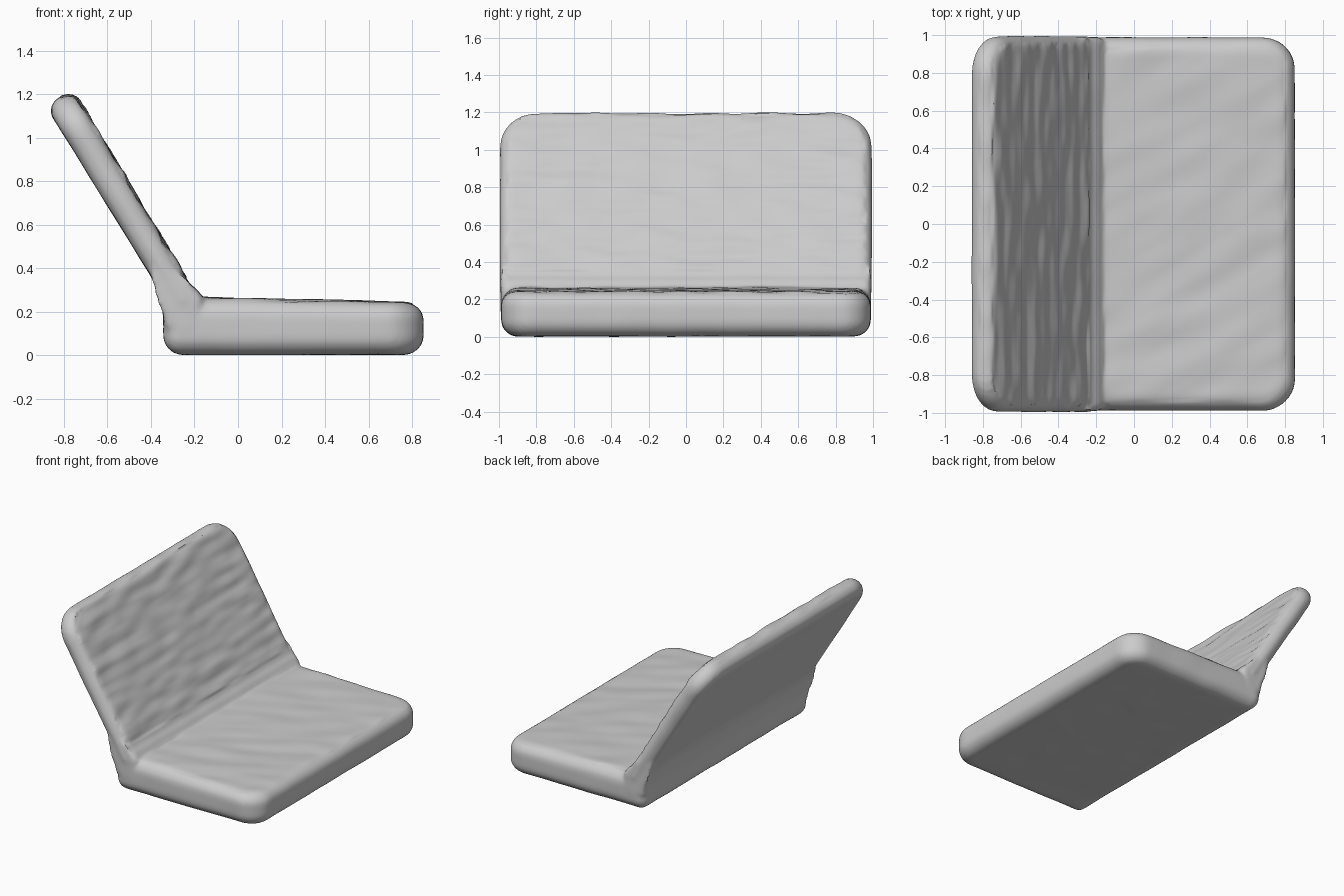
import bpy, bmesh, math
from mathutils import Matrix, Vector, noise

if "Cube" in bpy.data.objects:
    bpy.data.objects.remove(bpy.data.objects["Cube"], do_unlink=True)

bm = bmesh.new()


def outline(u, v, r_near, r_far, inset):
    """Rounded rectangle, with one corner radius at each end of u."""
    pts = []
    for su, sv, start in ((1, 1, 0), (-1, 1, 90), (-1, -1, 180), (1, -1, 270)):
        r = r_far if su > 0 else r_near
        for i in range(9):
            a = math.radians(start + i * 90 / 8)
            k = max(r, inset + 0.005)
            pts.append((su * (u - k) + (k - inset) * math.cos(a),
                        sv * (v - k) + (k - inset) * math.sin(a)))
    return pts


def cushion(u, v, h, edge, r_near, r_far, place, scale_w):
    """Padded slab: outlines stacked through the thickness, rounded at the rim."""
    rings = []
    for side in (-1, 1):
        for i in range(7):
            a = math.radians(90 * (i / 6 if side > 0 else 1 - i / 6))
            w = side * (h - edge + edge * math.sin(a))
            pts = outline(u, v, r_near, r_far, edge * (1 - math.cos(a)))
            rings.append([bm.verts.new(place @ Vector((p, q, w * scale_w(p / u, side))))
                          for p, q in pts])
    n = len(rings[0])
    for lo, hi in zip(rings, rings[1:]):
        for i in range(n):
            j = (i + 1) % n
            bm.faces.new((lo[i], lo[j], hi[j], hi[i]))
    bm.faces.new(rings[0][::-1])
    bm.faces.new(rings[-1])


# Seat cushion, its top sloping down towards the free end
cushion(0.597, 0.988, 0.13, 0.09, 0.07, 0.17, Matrix.Translation((0.255, 0, 0.13)),
        lambda t, side: 0.97 - 0.1 * t if side > 0 else 0.97)

# Leaning backrest
foot, tip = Vector((-0.215, 0, 0.19)), Vector((-0.822, 0, 1.186))
along = (tip - foot).normalized()
across = Vector((0, -1, 0))
face = along.cross(across)
place = Matrix((along, across, face)).transposed().to_4x4()
place.translation = (foot + tip) / 2
cushion((tip - foot).length / 2, 0.995, 0.065, 0.064, 0.07, 0.2,
        place, lambda t, side: 1.06 + 0.06 * t)

# Hinge padding filling the crease, with rounded ends
section = [(-0.3, 0.42), (-0.255, 0.35), (-0.19, 0.305), (-0.16, 0.265), (-0.17, 0.1),
           (-0.27, 0.08), (-0.338, 0.13), (-0.345, 0.2), (-0.37, 0.3), (-0.42, 0.41)]
ends = [[bm.verts.new((x, y, z)) for x, z in section] for y in (-0.99, 0.99)]
caps = [bm.faces.new(ends[0]), bm.faces.new(ends[1][::-1])]
for i in range(len(section)):
    j = (i + 1) % len(section)
    bm.faces.new((ends[0][j], ends[0][i], ends[1][i], ends[1][j]))
bmesh.ops.bevel(bm, geom=[e for f in caps for e in f.edges], offset=0.035,
                segments=4, profile=0.5, affect='EDGES')

bmesh.ops.recalc_face_normals(bm, faces=bm.faces)
mesh = bpy.data.meshes.new("floor_chair")
bm.to_mesh(mesh)
bm.free()
chair = bpy.data.objects.new("floor_chair", mesh)
bpy.context.collection.objects.link(chair)
bpy.context.view_layer.objects.active = chair
chair.select_set(True)

# Fuse the padding into one upholstered skin
fuse = chair.modifiers.new("fuse", 'REMESH')
fuse.mode = 'VOXEL'
fuse.voxel_size = 0.014
soften = chair.modifiers.new("soften", 'SMOOTH')
soften.factor = 0.5
soften.iterations = 6
for name in ("fuse", "soften"):
    bpy.ops.object.modifier_apply(modifier=name)

# Fabric creases: level ripples on the backrest, slanting folds on the seat
mesh = chair.data
normals = [v.normal.copy() for v in mesh.vertices]
for v, nrm in zip(mesh.vertices, normals):
    x, y, z = v.co
    if nrm.dot(face) > 0.9 and z > 0.36:
        push = 0.011 * noise.noise((y * 4, z * 15, 0))
    elif nrm.z > 0.9:
        push = 0.008 * noise.noise(((x + y) * 2, (y - x * 0.6) * 6, 5))
    else:
        push = 0.003 * noise.noise(v.co * 5)
    v.co += nrm * push
lowest = min(v.co.z for v in mesh.vertices)
for v in mesh.vertices:
    v.co.z -= lowest

# Plain grey fabric
grey = bpy.data.materials.new("grey_fabric")
grey.use_nodes = True
colour = (0.6, 0.6, 0.6, 1)
grey.diffuse_color = colour
grey.node_tree.nodes["Principled BSDF"].inputs["Base Color"].default_value = colour
mesh.materials.clear()
mesh.materials.append(grey)
bpy.ops.object.shade_smooth_by_angle(angle=math.radians(50))
